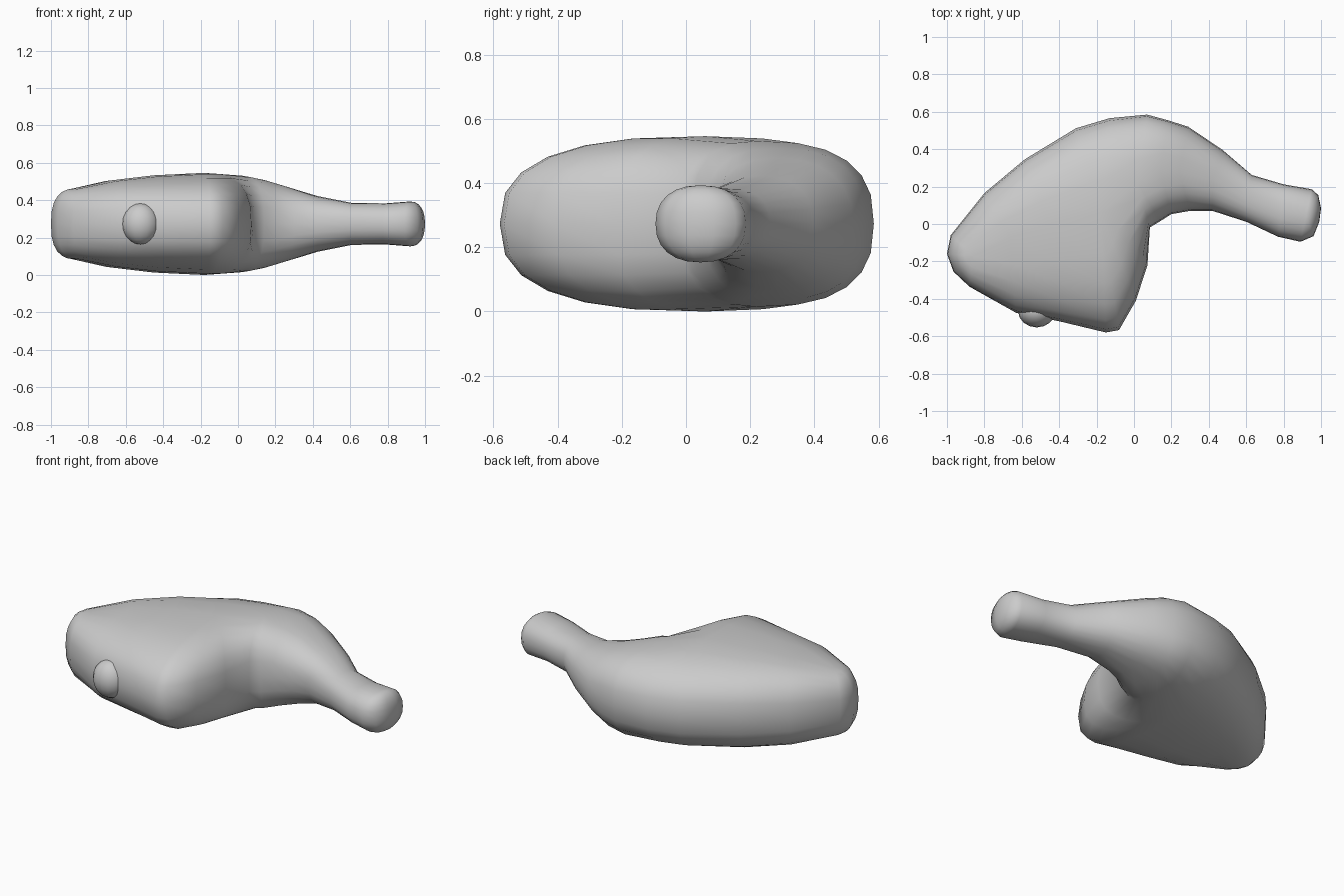
import bpy, bmesh, math

cube = bpy.data.objects.get("Cube")
if cube:
    bpy.data.objects.remove(cube, do_unlink=True)

MID_Z = 0.273   # height of the symmetry plane
STEPS = 6       # rings between the outline and the crest

mat = bpy.data.materials.new("plain_grey")
mat.use_nodes = True
GREY = (0.6, 0.6, 0.6, 1.0)
mat.diffuse_color = GREY
mat.node_tree.nodes["Principled BSDF"].inputs["Base Color"].default_value = GREY

# Crest line running from thigh to bone end: x, y, half thickness
CREST = [(-.86, -.17, .19), (-.66, -.07, .235), (-.45, 0, .26), (-.18, .06, .273),
         (.02, .22, .258), (.14, .28, .235), (.24, .28, .205), (.42, .235, .15),
         (.61, .135, .112), (.79, .07, .11), (.92, .045, .12)]

# Plan outline, clockwise from the left tip: x, y, crest point it rises to
OUTLINE = [(-1, -.16, 0), (-.98, -.06, 0), (-.8, .165, 1), (-.585, .345, 2),
           (-.31, .512, 3), (-.13, .566, 3), (.07, .585, 4), (.18, .555, 5),
           (.29, .52, 6), (.475, .395, 7), (.63, .262, 8), (.8, .212, 9),
           (.95, .186, 10), (.985, .155, 10), (1, .085, 10), (.99, .01, 10),
           (.96, -.065, 10), (.89, -.095, 10), (.77, -.068, 9), (.6, .012, 8),
           (.42, .07, 7), (.3, .07, 6), (.2, .053, 5), (.14, .015, 4),
           (.085, -.018, 4), (.072, -.22, 3), (.01, -.41, 3), (-.08, -.567, 3),
           (-.15, -.58, 3), (-.4, -.52, 2), (-.63, -.475, 1), (-.88, -.335, 0),
           (-.965, -.255, 0)]


def finish(bm, name):
    mesh = bpy.data.meshes.new(name)
    bmesh.ops.recalc_face_normals(bm, faces=bm.faces[:])
    bm.to_mesh(mesh)
    bm.free()
    mesh.materials.append(mat)
    for poly in mesh.polygons:
        poly.use_smooth = True
    obj = bpy.data.objects.new(name, mesh)
    bpy.context.collection.objects.link(obj)
    return obj


# Drumstick and thigh: rounded arcs from the lower crest, over the outline, to the upper crest
bm = bmesh.new()
arcs = []
for x, y, i in OUTLINE:
    cx, cy, h = CREST[i]
    power = 2 / (2.6 if i < 6 else 2.3)
    arc = []
    for k in range(-STEPS, STEPS + 1):
        t = abs(k) / STEPS * math.pi / 2
        out = max(math.cos(t), 0) ** power if abs(k) < STEPS else 0.0
        up = math.copysign(math.sin(t) ** power, k)
        arc.append(bm.verts.new((cx + (x - cx) * out, cy + (y - cy) * out, MID_Z + h * up)))
    arcs.append(arc)
for a, b in zip(arcs, arcs[1:] + arcs[:1]):
    for k in range(2 * STEPS):
        bm.faces.new((a[k], a[k + 1], b[k + 1], b[k]))
bmesh.ops.remove_doubles(bm, verts=bm.verts[:], dist=0.0005)
finish(bm, "leg_and_thigh")

# Small bone stub poking out of the thigh
bm = bmesh.new()
bmesh.ops.create_uvsphere(bm, u_segments=16, v_segments=10, radius=1)
for v in bm.verts:
    v.co = (-.52 + v.co.x * .1, -.465 + v.co.y * .088, MID_Z + v.co.z * .11)
finish(bm, "bone_stub")
